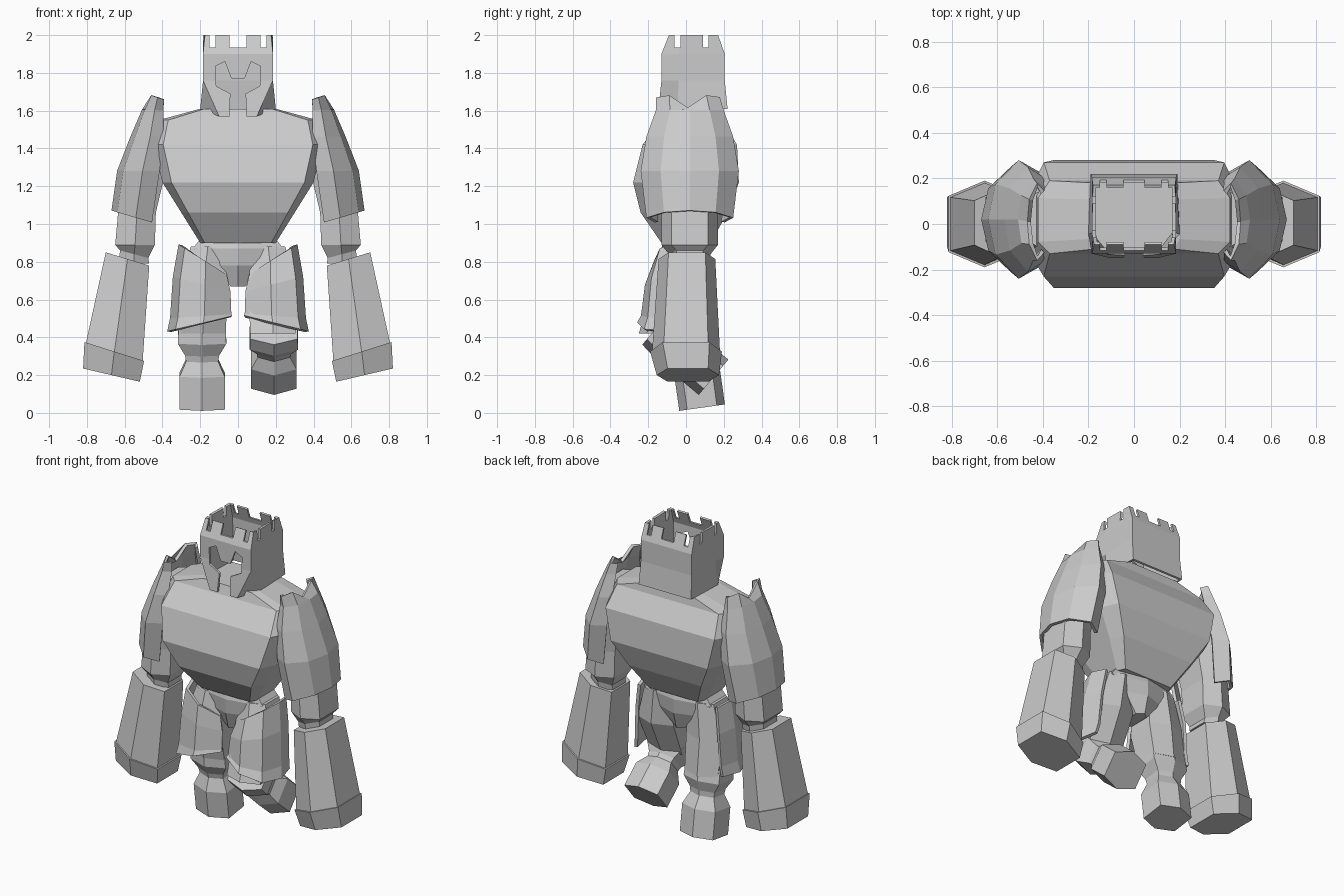
import bpy
import bmesh
from math import radians
from mathutils import Matrix, Vector

default_cube = bpy.data.objects.get("Cube")
if default_cube:
    bpy.data.objects.remove(default_cube, do_unlink=True)

# One flat stone colour for the whole figure
stone = bpy.data.materials.new("stone_grey")
stone.use_nodes = True
grey = (0.6, 0.6, 0.6, 1)
stone.diffuse_color = grey
stone.node_tree.nodes["Principled BSDF"].inputs["Base Color"].default_value = grey


def make_object(name, bm):
    bmesh.ops.recalc_face_normals(bm, faces=bm.faces)
    mesh = bpy.data.meshes.new(name)
    bm.to_mesh(mesh)
    bm.free()
    mesh.materials.append(stone)
    obj = bpy.data.objects.new(name, mesh)
    bpy.context.collection.objects.link(obj)
    return obj


def skin(name, rings, closed=True, caps=True):
    """Join rings of points with quads; optionally close the ends."""
    bm = bmesh.new()
    loops = [[bm.verts.new(point) for point in ring] for ring in rings]
    count = len(loops[0])
    for low, high in zip(loops, loops[1:]):
        for i in range(count if closed else count - 1):
            j = (i + 1) % count
            bm.faces.new((low[i], low[j], high[j], high[i]))
    if caps:
        bm.faces.new(loops[0])
        bm.faces.new(loops[-1])
    return make_object(name, bm)


def thicken(obj, amount):
    mod = obj.modifiers.new("thickness", "SOLIDIFY")
    mod.thickness = amount
    mod.offset = -1


def bake(obj):
    """Replace the mesh with its evaluated result."""
    graph = bpy.context.evaluated_depsgraph_get()
    graph.update()
    mesh = bpy.data.meshes.new_from_object(obj.evaluated_get(graph))
    obj.modifiers.clear()
    obj.data = mesh


def cut(obj, cutter):
    cutter.hide_render = True
    mod = obj.modifiers.new("cut", "BOOLEAN")
    mod.operation = "DIFFERENCE"
    mod.solver = "EXACT"
    mod.object = cutter
    bake(obj)
    bpy.data.objects.remove(cutter, do_unlink=True)


HEXAGON = [(0, -1), (1, -.65), (1, .65), (0, 1), (-1, .65), (-1, -.65)]
PAULDRON = [(0, -.8), (.4, -1), (.85, -.6), (1, 0), (.85, .6), (.4, 1), (0, .8)]
THIGH_PLATE = [(-1, -.5), (-.1, -1), (.75, -.8), (1, 0), (.8, .75)]


def section(outline, side, x, y, z, rx, ry, slope=0, dip=0):
    """Outline placed at a height; slope raises the outer edge, dip lowers the middle."""
    return [Vector((side * (x + rx * u), y + ry * v,
                    z + slope * u - dip * max(0, 1 - 2 * abs(v)))) for u, v in outline]


def limb(name, side, rows):
    return skin(name, [section(HEXAGON, side, *row) for row in rows])


def plate(name, outline, side, rows):
    obj = skin(name, [section(outline, side, *row) for row in rows], False, False)
    mod = obj.modifiers.new("thickness", "SOLIDIFY")
    mod.thickness = .02
    mod.offset = 0
    bake(obj)


# Torso: broad chest tapering to the waist
def torso_ring(z, w, front, back):
    half = [(w, .6), (.88 * w, 1), (.45 * w, 1)]
    face = half + [(-x, k) for x, k in reversed(half)]
    return ([(x, front * k, z) for x, k in face]
            + [(x, back * k, z) for x, k in reversed(face)])


skin("torso", [torso_ring(*row) for row in (
    (.9, .2, -.13, .13), (1.06, .3, -.24, .22), (1.22, .4, -.28, .28),
    (1.42, .45, -.23, .27), (1.55, .42, -.13, .19), (1.61, .2, -.11, .18))])

# Pelvis wedge
limb("pelvis", 1, [(0, 0, .67, .04, .1), (0, 0, .78, .14, .13),
                   (0, 0, .87, .24, .13), (0, 0, .92, .2, .12)])


# Hollow helmet with open crown
def helmet_ring(z, jaw, front, cheek, back_x, back_y, drop=0):
    half = [(jaw, front, z - drop), (cheek, front * .3, z), (back_x, back_y, z)]
    return half + [(-x, y, h) for x, y, h in reversed(half)]


helmet = skin("helmet", [helmet_ring(*row) for row in (
    (1.61, .1, -.15, .2, .19, .22, .04), (1.76, .185, -.13, .185, .185, .205),
    (1.9, .185, -.13, .185, .185, .205), (2, .175, -.09, .185, .18, .17))],
    caps=False)
thicken(helmet, .018)
bake(helmet)


def box_cutter(center, size):
    bm = bmesh.new()
    matrix = Matrix.Translation(center) @ Matrix.Diagonal((*size, 1))
    bmesh.ops.create_cube(bm, size=1, matrix=matrix)
    return make_object("notch_cutter", bm)


# Crown notches through front/back and through the sides
for x, width in ((-.135, .03), (0, .09), (.135, .03)):
    cut(helmet, box_cutter((x, 0, 2.035), (width, 1, .2)))
for y in (-.045, .105):
    cut(helmet, box_cutter((0, y, 2.035), (1, .03, .2)))

# Visor: two eye openings joined to a slot down to the chin
visor = [(.035, 1.77), (.07, 1.86), (.12, 1.835), (.115, 1.73), (.04, 1.69), (.05, 1.5)]
visor += [(-x, z) for x, z in reversed(visor)]
cut(helmet, skin("visor_cutter", [[(x, y, z) for x, z in visor] for y in (-.3, 0)]))

# Arms: mirrored on both sides
for label, side in (("left", 1), ("right", -1)):
    plate(label + "_pauldron", PAULDRON, side, [
        (.46, .02, 1.01, .2, .22, .06),
        (.42, .02, 1.28, .21, .25),
        (.4, .02, 1.46, .16, .22),
        (.4, .02, 1.6, .1, .17),
        (.4, .01, 1.66, .06, .16, .02, .07)])
    limb(label + "_upper_arm", side, [
        (.55, .02, .79, .08, .1), (.55, .02, .84, .075, .11, .02),
        (.545, .02, .89, .105, .15), (.535, .02, 1.06, .1, .15),
        (.5, .02, 1.25, .11, .16), (.42, .02, 1.52, .08, .12)])
    limb(label + "_forearm", side, [
        (.655, 0, .32, .15, .18, .05), (.585, .005, .815, .115, .15, .035)])
    limb(label + "_fist", side, [
        (.67, .01, .2, .15, .165, .035), (.655, 0, .325, .158, .19, .05)])


# Legs: the right one stands, the left one is bent back at the knee
SHIN = [(-.36, .12, .122), (-.2, .12, .122), (-.13, .085, .085),
        (-.1, .09, .09), (-.04, .128, .12), (.04, .125, .11)]


def leg(label, side, knee_y, knee_z, bend, stretch, lean):
    # Lower leg, turned about the knee
    turn = Matrix.Translation((0, knee_y, knee_z)) @ Matrix.Rotation(radians(bend), 4, "X")
    rings = [section(HEXAGON, side, .19, 0, z * stretch, rx, ry) for z, rx, ry in SHIN]
    skin(label + "_shin", [[turn @ p for p in ring] for ring in rings])
    # Thigh and its armour plate
    limb(label + "_thigh", side, [
        (.185, knee_y, .42, .12, .12), (.185, lean / 2, .65, .13, .14),
        (.16, 0, .88, .09, .11)])
    plate(label + "_thigh_plate", THIGH_PLATE, side, [
        (.2, lean, .47, .165, .17, -.04), (.195, lean * .8, .51, .155, .165, -.01),
        (.19, lean * .6, .68, .145, .16, .04), (.185, -.02, .81, .12, .14, .08)])


leg("left", 1, -.13, .42, 50, 1, -.08)
leg("right", -1, .03, .42, 8, 1.1, -.03)
